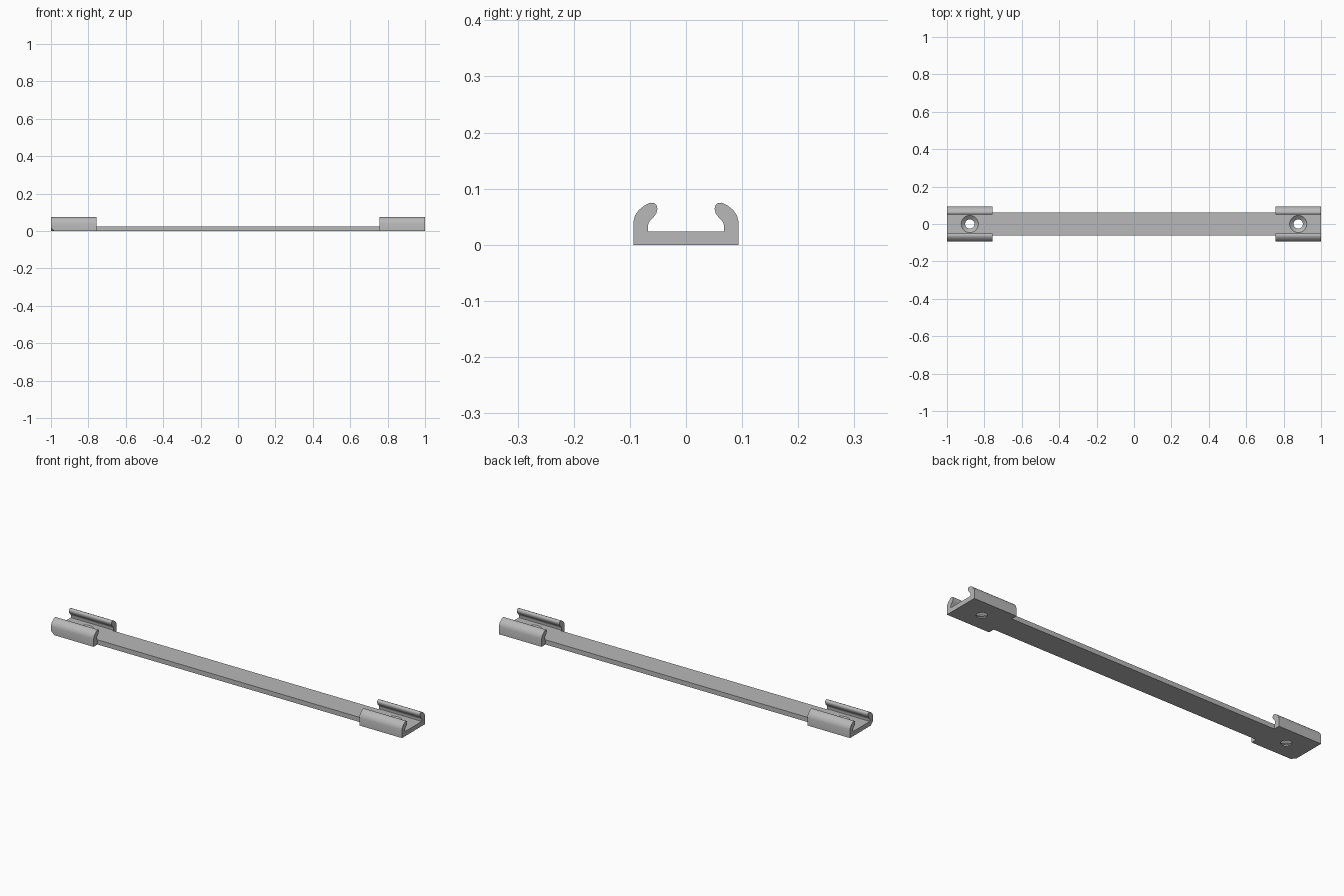
import bpy, bmesh, math
from mathutils import Vector

if "Cube" in bpy.data.objects:
    bpy.data.objects.remove(bpy.data.objects["Cube"])

grey = bpy.data.materials.new("light grey")
grey.use_nodes = True
colour = (0.48, 0.48, 0.48, 1)
grey.diffuse_color = colour
grey.node_tree.nodes["Principled BSDF"].inputs["Base Color"].default_value = colour

THICK = 0.024     # floor and strip thickness
INNER = 0.757     # where the end clips meet the strip
HOLE_X = 0.878


def make_object(name, bm):
    bmesh.ops.recalc_face_normals(bm, faces=bm.faces)
    mesh = bpy.data.meshes.new(name)
    bm.to_mesh(mesh)
    bm.free()
    mesh.materials.append(grey)
    obj = bpy.data.objects.new(name, mesh)
    bpy.context.collection.objects.link(obj)
    return obj


def extrude_x(profile, x0, x1):
    bm = bmesh.new()
    face = bm.faces.new([bm.verts.new((x0, y, z)) for y, z in profile])
    moved = bmesh.ops.extrude_face_region(bm, geom=[face], use_keep_orig=True)
    verts = [g for g in moved["geom"] if isinstance(g, bmesh.types.BMVert)]
    bmesh.ops.translate(bm, verts=verts, vec=(x1 - x0, 0, 0))
    return bm


def hole_cutter(x):
    # countersunk hole: stacked rings around the z axis
    bm = bmesh.new()
    rings = []
    for r, z in [(0.025, -0.02), (0.025, 0.006), (0.046, THICK), (0.046, 0.034)]:
        rings.append([bm.verts.new((x + r * math.cos(a), r * math.sin(a), z))
                      for a in (math.tau * i / 32 for i in range(32))])
    for low, high in zip(rings, rings[1:]):
        for i in range(32):
            j = (i + 1) % 32
            bm.faces.new((low[i], low[j], high[j], high[i]))
    bm.faces.new(rings[0])
    bm.faces.new(rings[-1])
    cutter = make_object("hole_cutter", bm)
    cutter.hide_render = True
    return cutter


def activate(obj):
    bpy.ops.object.select_all(action='DESELECT')
    obj.select_set(True)
    bpy.context.view_layer.objects.active = obj


# Half cross-section of a clip: wall, rounded lip, inner hook, floor
half = [(0.094, 0), (0.094, 0.04), (0.091, 0.052), (0.084, 0.062),
        (0.074, 0.070), (0.064, 0.075), (0.056, 0.074), (0.052, 0.070),
        (0.051, 0.064), (0.053, 0.056), (0.058, 0.049), (0.064, 0.043),
        (0.067, 0.038), (0.068, 0.032), (0.068, THICK)]
section = half + [(-y, z) for y, z in reversed(half)]

# End clips with countersunk screw holes
for side, name in ((1, "left_clip"), (-1, "right_clip")):
    bm = extrude_x(section, side * INNER, side)
    if side < 0:
        # small clipped corner at the outer front foot
        corner = min(bm.verts, key=lambda v: (v.co - Vector((-1, -0.094, 0))).length)
        bmesh.ops.bevel(bm, geom=[corner], offset=0.018, segments=1, affect='VERTICES')
    clip = make_object(name, bm)
    cutter = hole_cutter(side * HOLE_X)
    mod = clip.modifiers.new("screw_hole", 'BOOLEAN')
    mod.operation = 'DIFFERENCE'
    mod.solver = 'EXACT'
    mod.object = cutter
    activate(clip)
    bpy.ops.object.modifier_apply(modifier=mod.name)
    bpy.data.objects.remove(cutter)
    bpy.ops.object.shade_smooth_by_angle(angle=math.radians(38))

# Flat strip joining the clips
w = 0.062
make_object("connecting_strip",
            extrude_x([(-w, 0), (w, 0), (w, THICK), (-w, THICK)], -INNER, INNER))
